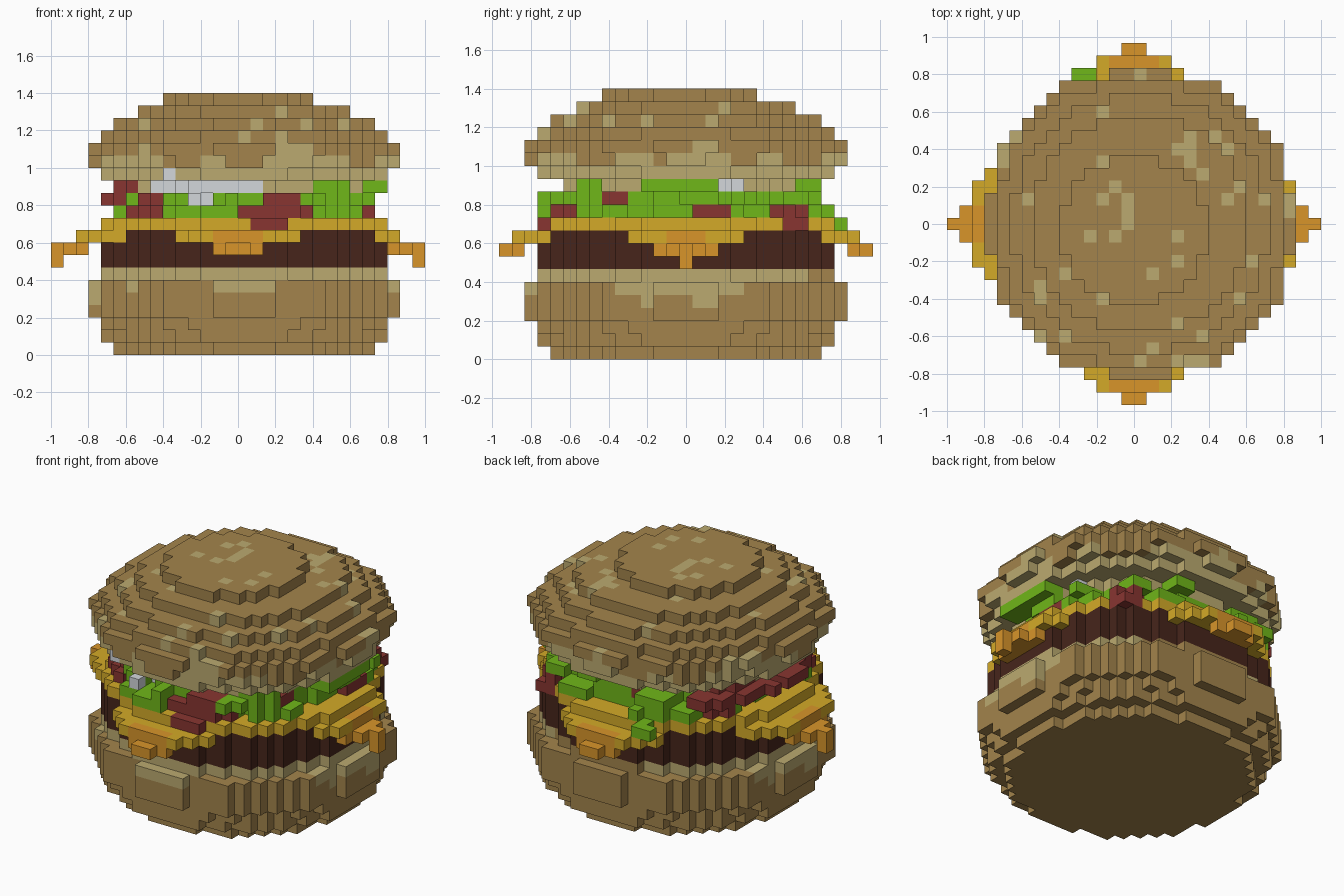
import bpy, bmesh, math
from mathutils import Vector

cube = bpy.data.objects.get("Cube")
if cube:
    bpy.data.objects.remove(cube, do_unlink=True)

UNIT = 1 / 15  # size of one block


def linear(hex_code):
    def channel(c):
        return c / 12.92 if c <= 0.04045 else ((c + 0.055) / 1.055) ** 2.4
    return [channel(int(hex_code[n:n + 2], 16) / 255) for n in (0, 2, 4)] + [1]


def make_material(name, hex_code):
    mat = bpy.data.materials.new(name)
    mat.use_nodes = True
    colour = linear(hex_code)
    mat.diffuse_color = colour
    node = mat.node_tree.nodes["Principled BSDF"]
    node.inputs["Base Color"].default_value = colour
    node.inputs["Roughness"].default_value = 0.9
    return mat


MATERIALS = {name: make_material(name, code) for name, code in {
    "toasted_crust": "A3844C", "pale_crumb": "BBAA70", "grilled_meat": "47251B",
    "yellow_cheese": "D4AA28", "orange_cheese": "D8952A", "leaf_green": "70B719",
    "tomato_red": "883531", "onion_white": "D3D7DB"}.items()}

blocks = {}  # (i, j, layer) -> (part, colour)


def angle_of(i, j):
    return math.degrees(math.atan2(j, i)) % 360


def in_arc(angle, start, end):
    return (angle - start) % 360 <= end - start


def ring(part, layer, outer, colour, inner=-1, arc=None, shift=0, power=2.2):
    """Fill a slightly squared disc, or a slice of a ring, of one layer."""
    for i in range(-15, 16):
        for j in range(-15, 16):
            r = (abs(i - shift) ** power + abs(j - shift) ** power) ** (1 / power)
            if inner < r <= outer and (arc is None or in_arc(angle_of(i, j), *arc)):
                shade = colour(i, j, layer) if callable(colour) else colour
                blocks[i, j, layer] = (part, shade)


# Bottom bun, with pale crumb running down from the cut edge
DRIPS = [(-25, 22), (155, 200), (215, 228), (258, 284)]


def bottom_colour(i, j, layer):
    a = angle_of(i, j)
    if layer == 6:
        pale = not in_arc(a, 55, 110)
    else:
        inset = 9 * (5 - layer)
        pale = layer >= 4 and any(in_arc(a, s + inset, e - inset) for s, e in DRIPS)
        pale = pale and (layer == 5 or math.sin(math.radians(a * 14)) > 0)
    return "pale_crumb" if pale else "toasted_crust"


for layer, radius in enumerate([10.3, 11.3, 11.6, 12.24, 12.24, 12.24, 11.3]):
    ring("bottom_bun", layer, radius, bottom_colour)

# Patty
for layer in (7, 8, 9):
    ring("patty", layer, 11.3, "grilled_meat")

# Cheese slice with four drooping corners, widest on the right-hand one
ring("cheese", 10, 11.3, "yellow_cheese")
for i in range(-15, 15):
    for j in range(-14, 15):
        u = abs(i + 0.5)
        along, across = max(u, abs(j)), min(u, abs(j))
        start = 8.9 if u > abs(j) and i < 0 else 10.9
        tip = along > 12.2 and across < 1.6
        if start <= along <= 13.1 and across <= min(5.1, 15.7 - along):
            blocks[i, j, 9] = ("cheese", "orange_cheese" if tip else "yellow_cheese")
        if along > 12.4 and across <= 15.1 - along:
            blocks[i, j, 8] = ("cheese", "orange_cheese")
        if along > 14.2 and across < 0.6:
            blocks[i, j, 7] = ("cheese", "orange_cheese")

# Lettuce bed with ruffles: layer, outer radius, arc
ring("lettuce", 11, 9.3, "leaf_green")
ring("lettuce", 12, 9.3, "leaf_green")
for layer, outer, arc in [
        (11, 11.3, (102, 132)), (11, 10.7, (150, 156)), (11, 11.3, (242, 266)),
        (11, 10.6, (200, 212)), (11, 10.9, (310, 334)), (11, 10.6, (10, 36)),
        (11, 11.2, (58, 74)), (12, 11.3, (262, 268)), (12, 11.3, (296, 304)),
        (12, 10.7, (304, 322)), (12, 10.8, (-4, 12)), (12, 11.3, (22, 32)),
        (12, 11.2, (104, 120)), (12, 10.3, (228, 250)), (12, 11.2, (46, 60)),
        (12, 10.5, (206, 216)), (13, 10.6, (306, 319)), (13, 11.3, (-17, 12)),
        (13, 10.5, (68, 80)), (10, 12.9, (107, 114))]:
    ring("lettuce", layer, outer, "leaf_green", 9.3, arc)

# Tomato pieces
for layer, outer, arc in [
        (11, 10.9, (270, 302)), (11, 10.5, (4, 20)), (11, 11.2, (42, 56)),
        (11, 10.8, (134, 149)), (11, 10.9, (212, 232)), (12, 10.6, (278, 295)),
        (12, 11.2, (128, 172)), (12, 11.2, (176, 206)), (12, 10.3, (216, 228)),
        (12, 9.9, (90, 103)), (12, 10.1, (322, 329)), (13, 10.3, (138, 168)),
        (13, 10.7, (198, 213)), (10, 11.5, (273, 288)), (10, 11.8, (45, 54))]:
    ring("tomato", layer, outer, "tomato_red", 9.1 if layer > 10 else 8, arc)

# Top bun, pale underneath with crumb specks over the dome
SPECKS = {(-3, 9), (-3, 5), (4, 6), (4, 7), (4, 5), (3, 6), (6, 7), (7, 6), (5, 4),
          (-3, 2), (-1, 2), (-1, 1), (-1, 0), (-2, 3), (-4, -1), (-2, -1), (3, -1),
          (7, 2), (8, 3), (1, -4), (3, -3), (-6, -4), (-3, -6), (-8, -5), (3, -8),
          (5, -9), (0, -11), (3, -11), (4, -11), (5, -11), (-6, -9), (-11, 5),
          (-11, 6), (-9, 2), (9, -3), (-8, -6), (1, -10), (8, -6), (10, 2)}


def top_colour(i, j, layer):
    a = math.radians(angle_of(i, j))
    wave = math.sin(5 * a + 1) + math.sin(13 * a)
    pale = layer <= 14 or (layer == 15 and wave > -0.4) or (layer == 16 and wave > 1.5)
    return "pale_crumb" if pale or (i, j) in SPECKS else "toasted_crust"


ring("top_bun", 13, 9.3, top_colour)
for layer, radius in enumerate([11.3, 12.1, 12.24, 11.4, 10.3, 8.6], 14):
    ring("top_bun", layer, radius, top_colour)
ring("top_bun", 20, 5.9, top_colour, shift=-0.5)

# Onion slivers
for layer, outer, arc in [(13, 9.7, (216, 278)), (13, 9.8, (19, 29)),
                          (12, 10.7, (247, 250)), (14, 11.6, (236, 240))]:
    ring("onion", layer, outer, "onion_white", 8, arc)


# Turn the blocks of each part into a mesh of outer faces
def build_part(part):
    cells = {c: shade for c, (owner, shade) in blocks.items() if owner == part}
    names = sorted(set(cells.values()))
    bm = bmesh.new()
    corners = {}

    def corner(p):
        key = tuple(round(2 * v) for v in p)
        if key not in corners:
            corners[key] = bm.verts.new((p[0] * UNIT + UNIT / 2, p[1] * UNIT, p[2] * UNIT))
        return corners[key]

    for cell, shade in cells.items():
        centre = Vector(cell) + Vector((0, 0, 0.5))
        for axis in range(3):
            for side in (-1, 1):
                n = Vector((0, 0, 0))
                n[axis] = side
                if tuple(int(c + d) for c, d in zip(cell, n)) in cells:
                    continue
                s = Vector((0, 0, 0))
                s[(axis + 1) % 3] = 1
                t = n.cross(s)
                quad = [centre + (n + s * a + t * b) / 2
                        for a, b in ((-1, -1), (1, -1), (1, 1), (-1, 1))]
                face = bm.faces.new([corner(p) for p in quad])
                face.material_index = names.index(shade)
    mesh = bpy.data.meshes.new(part)
    bm.to_mesh(mesh)
    bm.free()
    for name in names:
        mesh.materials.append(MATERIALS[name])
    bpy.context.scene.collection.objects.link(bpy.data.objects.new(part, mesh))


for part in ("bottom_bun", "patty", "cheese", "lettuce", "tomato", "onion", "top_bun"):
    build_part(part)
